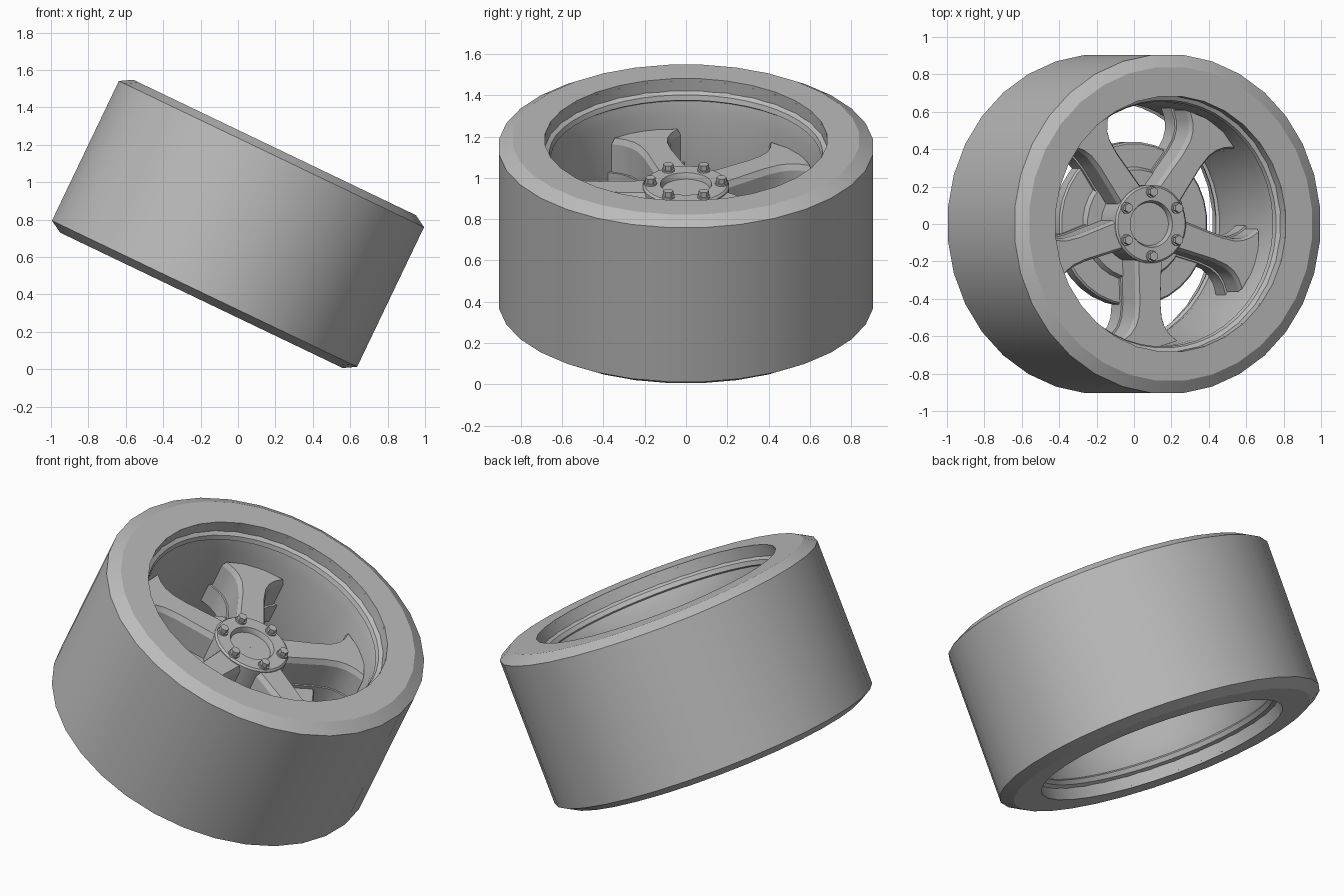
import bpy, bmesh, math
from mathutils import Matrix, Vector

cube = bpy.data.objects.get("Cube")
if cube:
    bpy.data.objects.remove(cube)

TILT = math.radians(25.6)
PLACE = Matrix.Translation((0, 0, 0.777)) @ Matrix.Rotation(TILT, 4, 'Y')

grey = bpy.data.materials.new("grey")
grey.use_nodes = True
COLOUR = (0.5, 0.5, 0.5, 1)
grey.diffuse_color = COLOUR
grey.node_tree.nodes["Principled BSDF"].inputs["Base Color"].default_value = COLOUR


def finish(name, bm, angle=30):
    """Turn a bmesh modelled around the z axis into a tilted, shaded object."""
    bmesh.ops.recalc_face_normals(bm, faces=bm.faces)
    mesh = bpy.data.meshes.new(name)
    bm.to_mesh(mesh)
    bm.free()
    mesh.materials.append(grey)
    obj = bpy.data.objects.new(name, mesh)
    bpy.context.collection.objects.link(obj)
    obj.matrix_world = PLACE
    bpy.ops.object.select_all(action='DESELECT')
    obj.select_set(True)
    bpy.context.view_layer.objects.active = obj
    bpy.ops.object.shade_smooth_by_angle(angle=math.radians(angle))
    return obj


def lathe(name, profile, steps=32):
    """Revolve a closed (radius, height) profile around z."""
    bm = bmesh.new()
    rings = []
    for i in range(steps):
        a = math.tau * (i + 0.5) / steps
        rings.append([bm.verts.new((r * math.cos(a), r * math.sin(a), z)) for r, z in profile])
    n = len(profile)
    for i in range(steps):
        p, q = rings[i], rings[(i + 1) % steps]
        for j in range(n):
            k = (j + 1) % n
            bm.faces.new((p[j], q[j], q[k], p[k]))
    return finish(name, bm)


def mirrored(half):
    """Complete a profile by reflecting it in height."""
    return half + [(r, -z) for r, z in reversed(half)]


def prism(bm, outline, z0, z1, matrix, inset=0.0):
    """Extrude an outline from z0 to z1, pinching the top by inset in y."""
    low = [bm.verts.new(matrix @ Vector((x, y, z0))) for x, y in outline]
    top = [bm.verts.new(matrix @ Vector((x, y - math.copysign(inset, y), z1))) for x, y in outline]
    bm.faces.new(low)
    bm.faces.new(top)
    for i in range(len(low)):
        j = (i + 1) % len(low)
        bm.faces.new((low[i], low[j], top[j], top[i]))


# Tyre with chamfered shoulders
lathe("tyre", mirrored([(0.685, 0.453), (0.842, 0.453), (0.909, 0.414)]) )

# Rim barrel with a stepped lip at both ends
lathe("rim_barrel", mirrored([(0.70, 0.44), (0.685, 0.44), (0.69, 0.39), (0.663, 0.375),
                              (0.655, 0.35), (0.67, 0.34), (0.655, 0.27)][::-1]
                             + [(0.72, 0.42)]), 48)

# Five flared spokes, each with a wider stepped layer behind
half = [(0.12, 0.085), (0.42, 0.075), (0.50, 0.082), (0.55, 0.10), (0.59, 0.13), (0.625, 0.175)]
arc = [(0.652, 0.08), (0.655, 0.0)]
upper = half + arc
outline = upper + [(x, -y) for x, y in reversed(upper[:-1])]
bm = bmesh.new()
for i in range(5):
    turn = Matrix.Rotation(math.radians(-90 + 72 * i), 4, 'Z')
    prism(bm, outline, 0.17, 0.20, turn, 0.015)
    prism(bm, outline, 0.02, 0.17, turn)
    back = [(x, y * 1.12) for x, y in outline]
    prism(bm, back, -0.10, 0.02, turn)
finish("spokes", bm)

# Hub with open centre bore
lathe("hub", [(0.115, 0.19), (0.125, 0.215), (0.20, 0.215), (0.21, 0.205),
              (0.21, -0.12), (0.115, -0.12)])
lathe("bore_floor", [(0.001, 0.185), (0.118, 0.185), (0.118, 0.15), (0.001, 0.15)])

# Brake disc behind the spokes
lathe("brake_disc", [(0.19, 0.0), (0.43, 0.0), (0.44, -0.01), (0.44, -0.09), (0.19, -0.09)])
lathe("disc_hat", [(0.19, 0.03), (0.29, 0.03), (0.31, -0.01), (0.19, -0.01)])

# Six hexagonal bolts on washers
bm = bmesh.new()
for i in range(6):
    a = math.radians(30 + 60 * i)
    spot = Vector((0.172 * math.cos(a), 0.172 * math.sin(a), 0))
    for sides, radius, z, depth in ((16, 0.031, 0.218, 0.012), (6, 0.025, 0.234, 0.03)):
        bmesh.ops.create_cone(bm, cap_ends=True, segments=sides, radius1=radius, radius2=radius,
                              depth=depth, matrix=Matrix.Translation(spot + Vector((0, 0, z))))
finish("bolts", bm)
